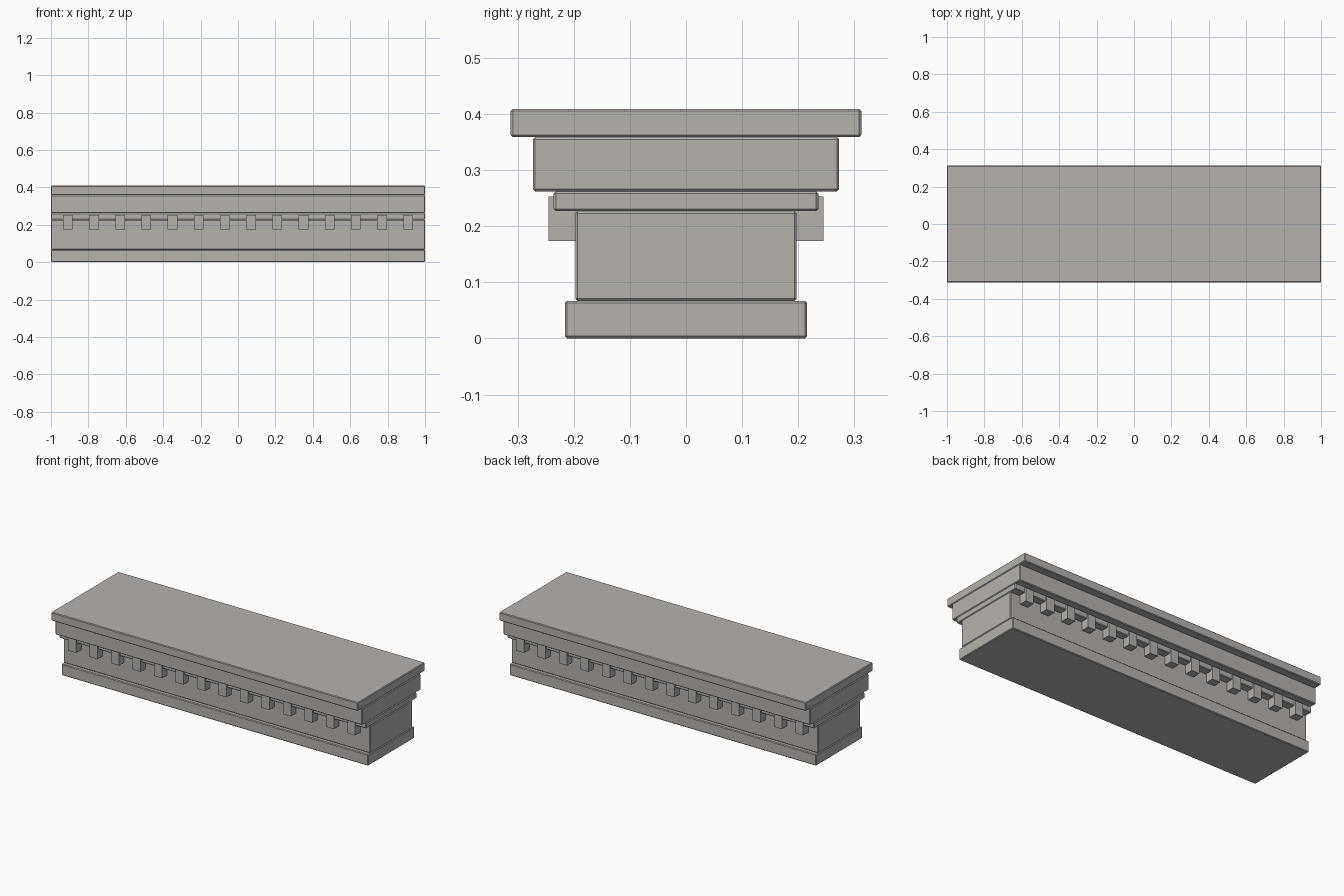
import bpy, bmesh

if "Cube" in bpy.data.objects:
    bpy.data.objects.remove(bpy.data.objects["Cube"])

stone = bpy.data.materials.new("warm_grey_stone")
stone.diffuse_color = (0.47, 0.446, 0.422, 1.0)
stone.use_nodes = True
stone.node_tree.nodes["Principled BSDF"].inputs["Base Color"].default_value = stone.diffuse_color


def add_box(bm, x0, x1, y0, y1, z0, z1):
    verts = bmesh.ops.create_cube(bm, size=1.0)["verts"]
    for v in verts:
        v.co.x = x1 if v.co.x > 0 else x0
        v.co.y = y1 if v.co.y > 0 else y0
        v.co.z = z1 if v.co.z > 0 else z0


def finish(bm, name):
    mesh = bpy.data.meshes.new(name)
    bm.to_mesh(mesh)
    bm.free()
    mesh.materials.append(stone)
    obj = bpy.data.objects.new(name, mesh)
    bpy.context.collection.objects.link(obj)
    return obj


# Full-length courses: name, half depth, bottom, top
courses = [
    ("base_course", 0.216, 0.0, 0.067),
    ("frieze", 0.197, 0.067, 0.227),
    ("bed_moulding", 0.236, 0.227, 0.262),
    ("corona", 0.273, 0.262, 0.359),
    ("top_slab", 0.3125, 0.359, 0.409),
]
for name, half, z0, z1 in courses:
    bm = bmesh.new()
    add_box(bm, -1, 1, -half, half, z0, z1)
    obj = finish(bm, name)
    bevel = obj.modifiers.new("chamfer", 'BEVEL')
    bevel.width = 0.004
    bevel.segments = 1

# Rows of dentil blocks on front and back
COUNT, STEP, WIDTH = 14, 0.14, 0.052
for name, y0, y1 in (("front_dentils", -0.245, -0.19), ("back_dentils", 0.19, 0.245)):
    bm = bmesh.new()
    for i in range(COUNT):
        x = (i - (COUNT - 1) / 2) * STEP
        add_box(bm, x - WIDTH / 2, x + WIDTH / 2, y0, y1, 0.174, 0.253)
    finish(bm, name)
